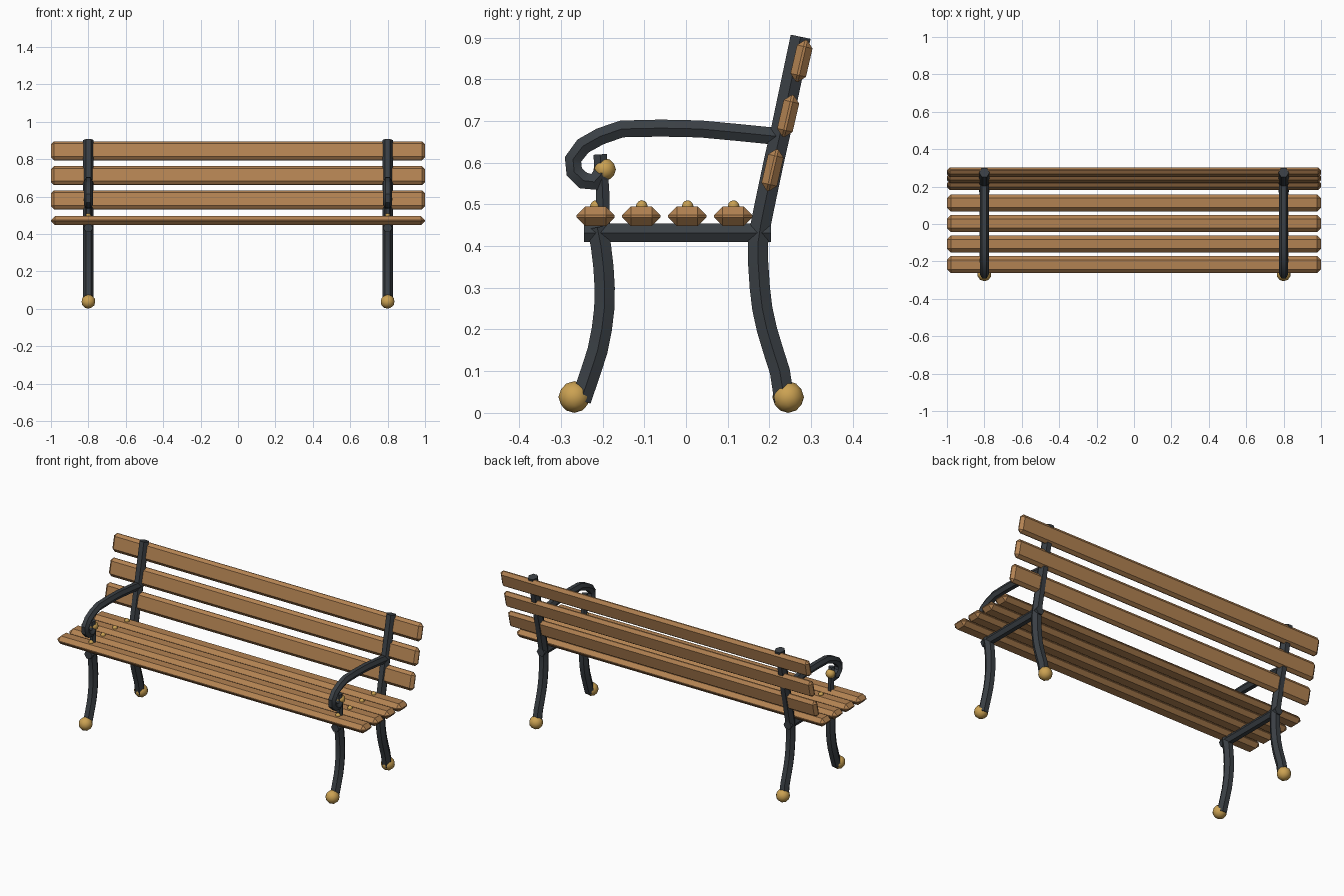
import bpy, bmesh, math
from mathutils import Vector

if "Cube" in bpy.data.objects:
    bpy.data.objects.remove(bpy.data.objects["Cube"])


def material(name, rgb):
    m = bpy.data.materials.new(name)
    m.diffuse_color = (*rgb, 1)
    m.use_nodes = True
    m.node_tree.nodes["Principled BSDF"].inputs["Base Color"].default_value = m.diffuse_color
    return m


WOOD = material("warm_wood", (0.45, 0.225, 0.085))
IRON = material("dark_iron", (0.042, 0.05, 0.058))
BRASS = material("brass", (0.6, 0.36, 0.085))


def finish(bm, name, mat, smooth=True):
    bmesh.ops.recalc_face_normals(bm, faces=bm.faces)
    mesh = bpy.data.meshes.new(name)
    bm.to_mesh(mesh)
    bm.free()
    mesh.materials.append(mat)
    ob = bpy.data.objects.new(name, mesh)
    bpy.context.collection.objects.link(ob)
    if smooth:
        bpy.ops.object.select_all(action='DESELECT')
        ob.select_set(True)
        bpy.context.view_layer.objects.active = ob
        bpy.ops.object.shade_smooth_by_angle(angle=math.radians(40))
    return ob


def tube(name, x, path, r):
    """Six-sided bar swept along a (y, z) path."""
    pts = [Vector((x, y, z)) for y, z in path]
    bm = bmesh.new()
    rings = []
    for i, p in enumerate(pts):
        t = Vector()
        if i > 0:
            t += (p - pts[i - 1]).normalized()
        if i < len(pts) - 1:
            t += (pts[i + 1] - p).normalized()
        t.normalize()
        n = Vector((0, -t.z, t.y))
        rings.append([bm.verts.new(p + r * (math.cos(a) * Vector((1, 0, 0)) + math.sin(a) * n))
                      for a in (k * math.pi / 3 for k in range(6))])
    for a, b in zip(rings, rings[1:]):
        for k in range(6):
            bm.faces.new((a[k], a[(k + 1) % 6], b[(k + 1) % 6], b[k]))
    bm.faces.new(rings[0])
    bm.faces.new(rings[-1])
    return finish(bm, name, IRON)


def ball(name, x, y, z, r):
    bm = bmesh.new()
    bmesh.ops.create_icosphere(bm, subdivisions=2, radius=r)
    bmesh.ops.translate(bm, verts=bm.verts, vec=(x, y, z))
    return finish(bm, name, BRASS)


def slat(name, y, z, depth, height, chamfer, tilt=0):
    """Full-length plank with chamfered edges."""
    bm = bmesh.new()
    bmesh.ops.create_cube(bm, size=1)
    bmesh.ops.scale(bm, verts=bm.verts, vec=(2, depth, height))
    bmesh.ops.bevel(bm, geom=bm.edges[:], offset=chamfer, segments=1, affect='EDGES')
    ob = finish(bm, name, WOOD, smooth=False)
    ob.location = (0, y, z)
    ob.rotation_euler.x = tilt
    return ob


SEAT_Y = (-0.217, -0.107, 0.003, 0.113)

# Seat planks
for y in SEAT_Y:
    slat("seat_slat", y, 0.4715, 0.092, 0.047, 0.021)

# Backrest planks
for y, z in ((0.2075, 0.582), (0.245, 0.712), (0.277, 0.844)):
    slat("back_slat", y, z, 0.038, 0.102, 0.016, -math.radians(13))

back_post = [(0.236, 0.03), (0.225, 0.1), (0.209, 0.15), (0.194, 0.2), (0.183, 0.25),
             (0.177, 0.3), (0.173, 0.36), (0.173, 0.41), (0.179, 0.45), (0.189, 0.5),
             (0.21, 0.6), (0.226, 0.67), (0.275, 0.902)]
front_leg = [(-0.252, 0.03), (-0.228, 0.1), (-0.212, 0.15), (-0.202, 0.2), (-0.196, 0.25),
             (-0.195, 0.3), (-0.198, 0.35), (-0.204, 0.4), (-0.213, 0.445)]
arm = [(0.22, 0.663), (0.13, 0.672), (0.034, 0.681), (-0.06, 0.683), (-0.154, 0.681),
       (-0.206, 0.663), (-0.247, 0.64), (-0.271, 0.608), (-0.268, 0.578),
       (-0.246, 0.557), (-0.22, 0.554), (-0.201, 0.575)]

# Cast end frames, one per side
for x in (-0.8, 0.8):
    tube("back_post", x, back_post, 0.028)
    tube("front_leg", x, front_leg, 0.028)
    tube("seat_rail", x, [(-0.245, 0.432), (0.204, 0.432)], 0.025)
    tube("armrest", x, arm, 0.0235)
    tube("arm_support", x, [(-0.198, 0.44), (-0.2, 0.53), (-0.206, 0.62)], 0.0185)
    # Brass feet, scroll ball and seat bolts
    ball("front_foot", x, -0.268, 0.038, 0.038)
    ball("back_foot", x, 0.245, 0.038, 0.038)
    ball("scroll_ball", x, -0.195, 0.584, 0.027)
    for y in SEAT_Y:
        ball("seat_bolt", x, y + 0.001, 0.496, 0.014)
